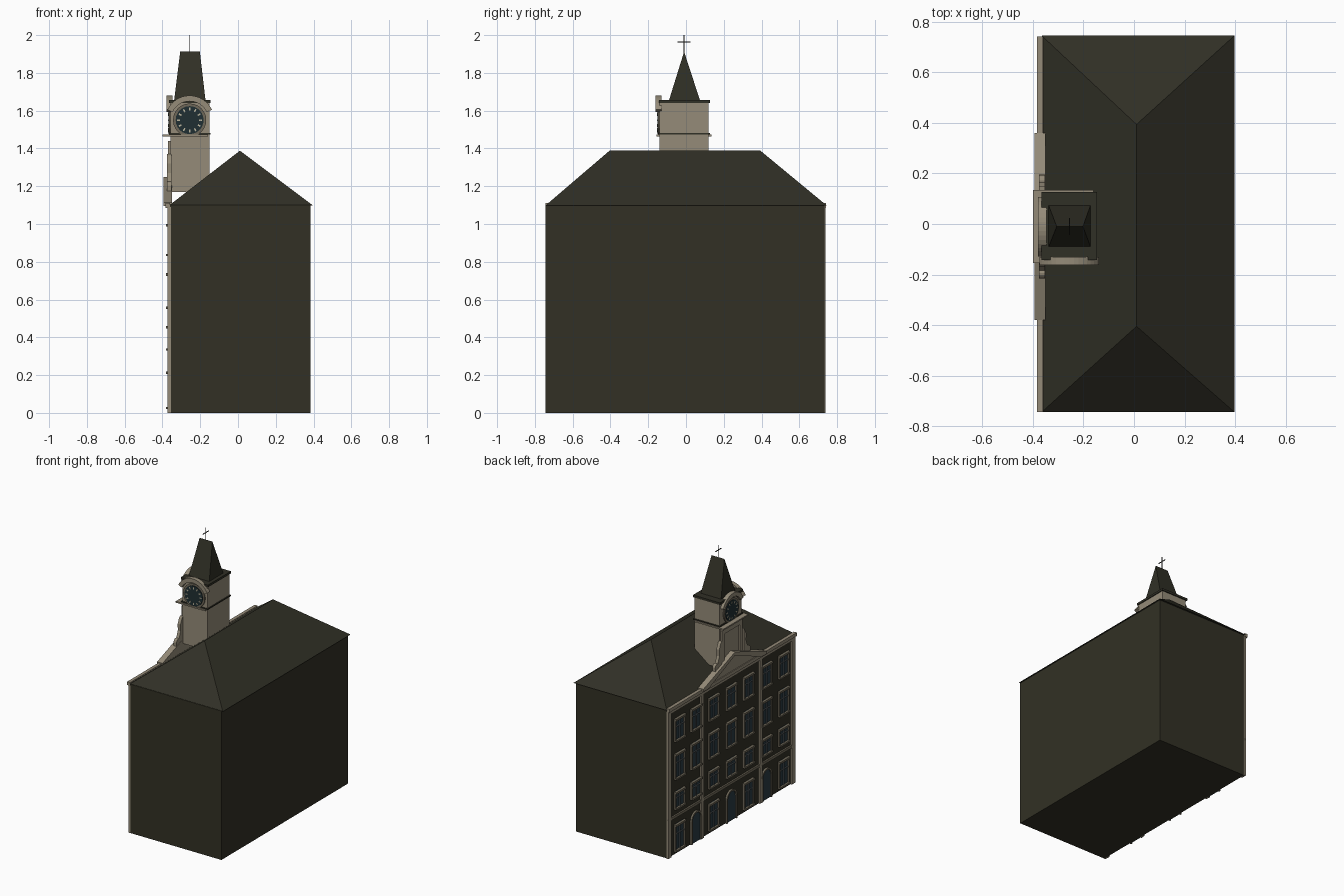
import bpy, bmesh
from math import sin, cos, pi, radians

old = bpy.data.objects.get("Cube")
if old:
    bpy.data.objects.remove(old, do_unlink=True)


def material(name, rgb):
    m = bpy.data.materials.new(name)
    m.use_nodes = True
    m.diffuse_color = (*rgb, 1)
    m.node_tree.nodes["Principled BSDF"].inputs["Base Color"].default_value = (*rgb, 1)
    return m


WALL = material("dark olive wall", (0.032, 0.030, 0.018))
ROOF = material("dark slate roof", (0.030, 0.029, 0.019))
STONE = material("tan stone", (0.30, 0.26, 0.19))
TRIM = material("brown stone trim", (0.16, 0.14, 0.10))
GLASS = material("blue glass", (0.022, 0.042, 0.055))
BARS = material("grey window bars", (0.10, 0.12, 0.13))
DIAL = material("dark teal dial", (0.014, 0.028, 0.032))
MARK = material("cream marks", (0.50, 0.46, 0.34))
IRON = material("black iron", (0.012, 0.012, 0.010))


def finish(name, bm, mat):
    bmesh.ops.recalc_face_normals(bm, faces=bm.faces)
    me = bpy.data.meshes.new(name)
    bm.to_mesh(me)
    bm.free()
    me.materials.append(mat)
    ob = bpy.data.objects.new(name, me)
    bpy.context.collection.objects.link(ob)
    return ob


def boxes(name, spans, mat):
    """Boxes given as (x0, x1, y0, y1, z0, z1), joined in one object."""
    bm = bmesh.new()
    for x0, x1, y0, y1, z0, z1 in spans:
        for v in bmesh.ops.create_cube(bm, size=1)["verts"]:
            v.co = (x0 if v.co.x < 0 else x1, y0 if v.co.y < 0 else y1, z0 if v.co.z < 0 else z1)
    return finish(name, bm, mat)


def prisms(name, outlines, axis, d0, d1, mat):
    """Outlines of (across, up) extruded along x or y."""
    bm = bmesh.new()
    for pts in outlines:
        at = (lambda a, z: (d0, a, z)) if axis == "x" else (lambda a, z: (a, d0, z))
        face = bm.faces.new([bm.verts.new(at(a, z)) for a, z in pts])
        new = bmesh.ops.extrude_face_region(bm, geom=[face])["geom"]
        step = (d1 - d0, 0, 0) if axis == "x" else (0, d1 - d0, 0)
        bmesh.ops.translate(bm, verts=[v for v in new if isinstance(v, bmesh.types.BMVert)], vec=step)
    return finish(name, bm, mat)


def frustum(name, base, z0, top, z1, mat):
    """Four-sided tapering roof between two rectangles; a thin top becomes a ridge."""
    bm = bmesh.new()
    for (x0, x1, y0, y1), z in ((base, z0), (top, z1)):
        for x, y in ((x0, y0), (x1, y0), (x1, y1), (x0, y1)):
            bm.verts.new((x, y, z))
    bm.verts.ensure_lookup_table()
    v = bm.verts
    bm.faces.new(v[0:4])
    bm.faces.new(v[4:8])
    for i in range(4):
        j = (i + 1) % 4
        bm.faces.new((v[i], v[j], v[j + 4], v[i + 4]))
    bmesh.ops.remove_doubles(bm, verts=bm.verts, dist=0.0001)
    return finish(name, bm, mat)


def arc(cx, cz, r, a0, a1, n):
    return [(cx + r * cos(radians(a0 + (a1 - a0) * i / n)),
             cz + r * sin(radians(a0 + (a1 - a0) * i / n))) for i in range(n + 1)]


# Main block and hipped roof
FX = -0.36
boxes("main_block", [(FX, 0.385, -0.743, 0.732, 0, 1.1)], WALL)
frustum("hipped_roof", (-0.365, 0.397, -0.744, 0.745), 1.098,
        (0.01, 0.01, -0.405, 0.394), 1.388, ROOF)

# Street front: pilasters, belt course and cornice
pilasters = [(FX - 0.012, FX + 0.004, y - w, y + w, 0, 1.09)
             for y, w in ((0.718, 0.02), (0.335, 0.014), (-0.345, 0.014), (-0.724, 0.02))]
boxes("pilasters", pilasters, STONE)
boxes("belt_course", [(FX - 0.012, FX, -0.743, 0.738, 0.27, 0.29)], TRIM)
boxes("cornice", [(FX - 0.014, FX, -0.743, 0.738, 1.06, 1.09),
                  (FX - 0.024, FX, -0.743, 0.742, 1.085, 1.11)], STONE)

# Windows and doors
columns = (0.595, 0.405, 0.2, -0.005, -0.205, -0.415, -0.617)
rows = ((0.02, 0.22), (0.33, 0.46), (0.55, 0.74), (0.83, 1.0))
frames, panes, bars, door_panes, door_frames = [], [], [], [], []
for i, y in enumerate(columns):
    for row, (z0, z1) in enumerate(rows):
        w = 0.048
        if row == 0 and i % 2 == 1:
            spring = 0.17
            inner = [(y - w, 0.0)] + [(y + w, 0.0)] + arc(y, spring, w, 0, 180, 10)
            door_panes.append(inner)
            r = w + 0.013
            door_frames.append([(y + r, 0)] + arc(y, spring, r, 0, 180, 10) + [(y - r, 0), (y - w, 0)]
                               + arc(y, spring, w, 180, 0, 10) + [(y + w, 0)])
            continue
        x0, x1, o = FX - 0.014, FX, w + 0.012
        frames += [(x0, x1, y - o, y - w, z0, z1), (x0, x1, y + w, y + o, z0, z1),
                   (x0 - 0.006, x1, y - o, y + o, z1 - 0.014, z1),
                   (x0 - 0.006, x1, y - o, y + o, z0, z0 + 0.012)]
        panes.append((FX - 0.004, FX, y - w, y + w, z0, z1))
        cross = z0 + (z1 - z0) * 0.64
        bars += [(FX - 0.01, FX, y - 0.005, y + 0.005, z0, z1),
                 (FX - 0.01, FX, y - w, y + w, cross - 0.004, cross + 0.004)]
boxes("window_frames", frames, TRIM)
boxes("window_panes", panes, GLASS)
boxes("window_bars", bars, BARS)
prisms("door_leaves", door_panes, "x", FX - 0.005, FX, GLASS)
prisms("door_surrounds", door_frames, "x", FX - 0.014, FX, TRIM)

# Pediment with raking mouldings
CY = -0.01
prisms("pediment", [[(-0.36, 1.09), (0.34, 1.09), (CY, 1.235)]], "x", FX - 0.018, FX + 0.01, STONE)
rakes = [[(CY + s * 0.37, 1.095), (CY + s * 0.37, 1.115), (CY, 1.25), (CY, 1.225), (CY + s * 0.31, 1.095)]
         for s in (-1, 1)]
prisms("pediment_mouldings", rakes, "x", FX - 0.034, FX + 0.01, STONE)

# Tower shaft, front panel and side scrolls
TX, TY = -0.256, -0.01
boxes("tower_shaft", [(-0.357, -0.152, -0.14, 0.12, 1.17, 1.65)], STONE)
boxes("tower_panel_frame", [(-0.37, -0.356, TY + s * 0.105 - 0.015, TY + s * 0.105 + 0.015, 1.2, 1.43)
                            for s in (-1, 1)] + [(-0.37, -0.356, -0.13, 0.11, 1.41, 1.44)], STONE)
scrolls = []
for s in (-1, 1):
    edge = TY + s * 0.128
    scrolls.append([(edge, 1.16), (edge + s * 0.075, 1.16)]
                   + [(edge + s * (0.055 + 0.022 * cos(t * pi / 8)), 1.2 + 0.025 * sin(t * pi / 8))
                      for t in range(0, 6)]
                   + [(edge + s * 0.028, 1.27), (edge + s * 0.03, 1.32), (edge + s * 0.012, 1.36), (edge, 1.37)])
prisms("side_scrolls", scrolls, "x", -0.375, -0.352, STONE)

# Ledge, dark bands and eaves
boxes("tower_ledge", [(-0.40, -0.16, -0.155, 0.135, 1.464, 1.474)], STONE)
boxes("tower_band", [(-0.364, -0.146, -0.146, 0.126, 1.473, 1.482)], ROOF)
boxes("tower_eaves", [(-0.366, -0.146, -0.143, 0.127, 1.64, 1.656)], ROOF)


# Clocks on the street side and the front side
def clock(label, axis, c, wall):
    z, out = 1.55, lambda d: wall - d
    hood = arc(c, z, 0.13, 25, 155, 16) + arc(c, z, 0.1, 155, 25, 16)
    prisms(label + "_clock_hood", [hood], axis, out(0.022), out(-0.01), STONE)
    rim = arc(c, z, 0.088, 0, 345, 23)
    prisms(label + "_clock_rim", [rim], axis, out(0.008), out(0), TRIM)
    prisms(label + "_clock_dial", [arc(c, z, 0.074, 0, 345, 23)], axis, out(0.012), out(0), DIAL)
    marks = []
    for i in range(12):
        a = i * pi / 6
        u, v = (cos(a), sin(a)), (-sin(a), cos(a))
        marks.append([(c + u[0] * r + v[0] * w, z + u[1] * r + v[1] * w)
                      for r, w in ((0.05, -0.004), (0.066, -0.004), (0.066, 0.004), (0.05, 0.004))])
    prisms(label + "_clock_marks", marks, axis, out(0.014), out(0.01), MARK)


clock("street", "x", TY, -0.357)
clock("front", "y", TX, -0.14)

# Spire with a short ridge, and the cross on top
frustum("spire", (-0.338, -0.172, -0.09, 0.074), 1.655, (-0.306, -0.202, TY, TY), 1.912, ROOF)
boxes("cross", [(TX - 0.002, TX + 0.002, TY - 0.002, TY + 0.002, 1.9, 2.0),
                (TX - 0.002, TX + 0.002, TY - 0.034, TY + 0.034, 1.962, 1.967)], IRON)
